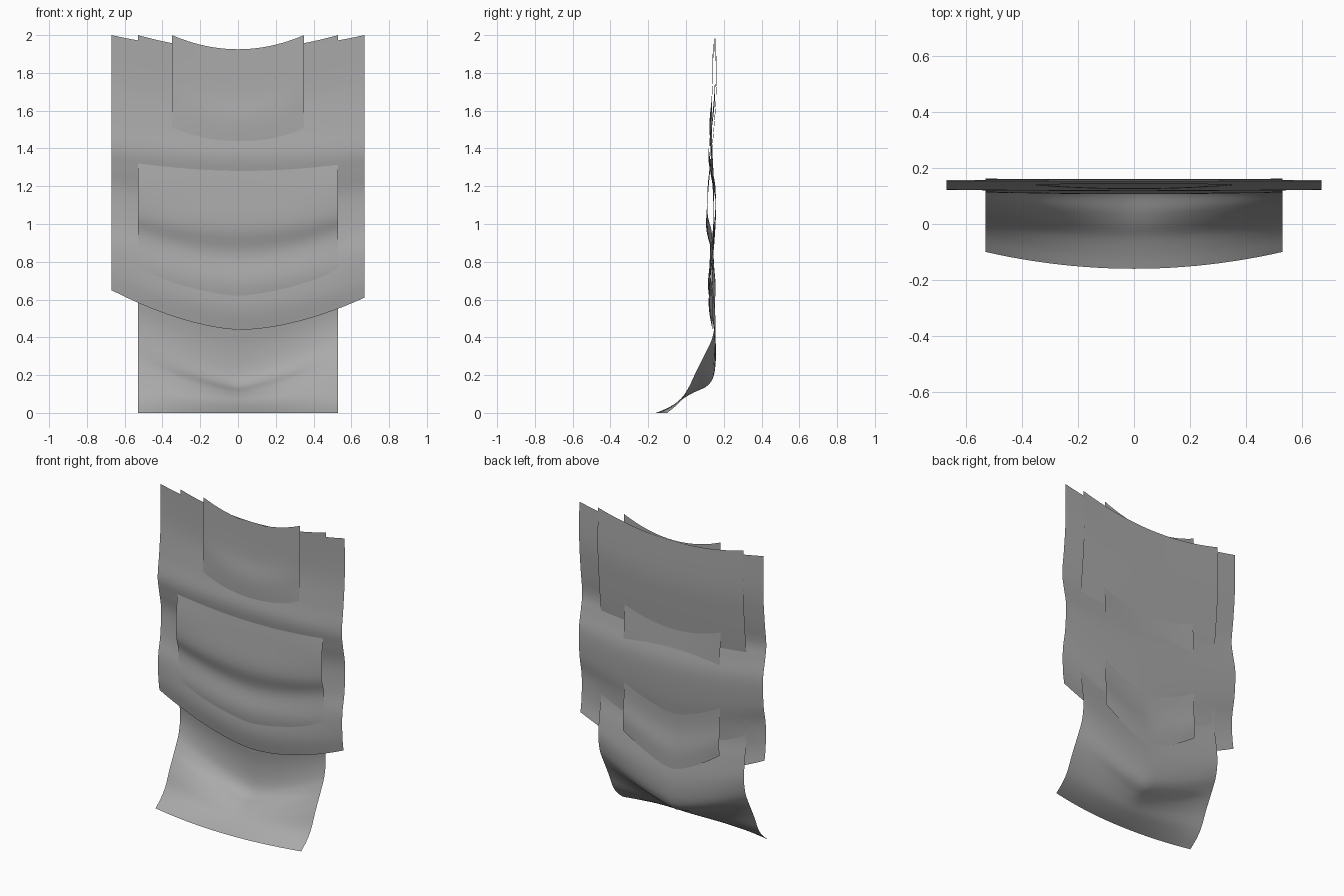
import bpy
import bmesh

old = bpy.data.objects.get("Cube")
if old:
    bpy.data.objects.remove(old, do_unlink=True)

# One plain cloth colour
cloth = bpy.data.materials.new("grey cloth")
cloth.use_nodes = True
grey = (0.4, 0.4, 0.4, 1)
cloth.diffuse_color = grey
bsdf = cloth.node_tree.nodes["Principled BSDF"]
bsdf.inputs["Base Color"].default_value = grey
bsdf.inputs["Roughness"].default_value = 0.9


def spline(rows, t):
    """Smooth curve through the rows, t from 0 to 1."""
    last = len(rows) - 1
    i = min(int(t * last), last - 1)
    f = t * last - i
    a, b, c, d = (rows[max(0, min(last, i + k))] for k in (-1, 0, 1, 2))
    return [q + 0.5 * f * (r - p + f * (2 * p - 5 * q + 4 * r - s + f * (3 * (q - r) + s - p)))
            for p, q, r, s in zip(a, b, c, d)]


def draped_panel(name, half, rows, tilt=0.0, columns=24, steps=5):
    """Hanging sheet; each row gives edge height, edge depth, centre height,
    centre depth and the sag power (2 is a round swag, 1 a pointed one)."""
    bm = bmesh.new()
    count = (len(rows) - 1) * steps
    grid = []
    for j in range(count + 1):
        t = j / count
        edge_z, edge_y, mid_z, mid_y, power = spline(rows, t)
        line = []
        for i in range(columns + 1):
            u = 2 * i / columns - 1
            w = abs(u) ** power
            z = mid_z + (edge_z - mid_z) * w - tilt * u * t
            line.append(bm.verts.new((u * half, mid_y + (edge_y - mid_y) * w, max(z, 0))))
        grid.append(line)
    for upper, lower in zip(grid, grid[1:]):
        for i in range(columns):
            bm.faces.new((upper[i], lower[i], lower[i + 1], upper[i + 1]))
    mesh = bpy.data.meshes.new(name)
    bm.to_mesh(mesh)
    bm.free()
    mesh.materials.append(cloth)
    mesh.shade_smooth()
    obj = bpy.data.objects.new(name, mesh)
    bpy.context.collection.objects.link(obj)


# Wide sheet with swagged folds
draped_panel("wide_drape", 0.67, [
    (2, .152, 1.925, .152, 2), (1.75, .153, 1.68, .154, 2), (1.55, .138, 1.49, .135, 2),
    (1.4, .122, 1.36, .118, 2), (1.3, .135, 1.24, .135, 2), (1.17, .157, 1.1, .158, 2),
    (1, .15, .9, .15, 1.8), (.87, .128, .74, .132, 1.7), (.73, .128, .57, .12, 1.7),
    (.63, .14, .44, .14, 1.7)], tilt=0.02)

# Narrow sheet hanging over the top
draped_panel("narrow_drape", 0.35, [
    (2, .143, 1.925, .145, 2), (1.78, .14, 1.7, .14, 2), (1.63, .138, 1.55, .125, 2),
    (1.45, .137, 1.38, .13, 2), (1.2, .148, 1.1, .145, 2), (.97, .148, .88, .14, 1.7),
    (.8, .147, .69, .135, 1.5), (.68, .156, .54, .15, 1.4), (.59, .152, .42, .15, 1.4)],
    tilt=0.01)

# Long sheet that hangs lowest in the middle and sweeps forward along the floor
draped_panel("long_drape", 0.53, [
    (2, .157, 1.925, .156, 2), (1.75, .162, 1.68, .16, 2), (1.55, .15, 1.5, .148, 2),
    (1.37, .134, 1.37, .136, 2), (1.2, .115, 1.16, .117, 2), (1.05, .115, .98, .107, 2),
    (.94, .138, .84, .135, 1.8), (.77, .126, .68, .116, 1.6), (.62, .145, .5, .14, 1.4),
    (.5, .155, .34, .158, 1.3), (.4, .14, .21, .15, 1.3), (.33, .11, .145, .115, 1.3),
    (.27, .08, .11, .045, 1.3), (.2, .045, .085, 0, 1.4), (.11, .005, .05, -.05, 1.6),
    (.05, -.04, .02, -.11, 1.8), (0, -.1, 0, -.16, 2)])
